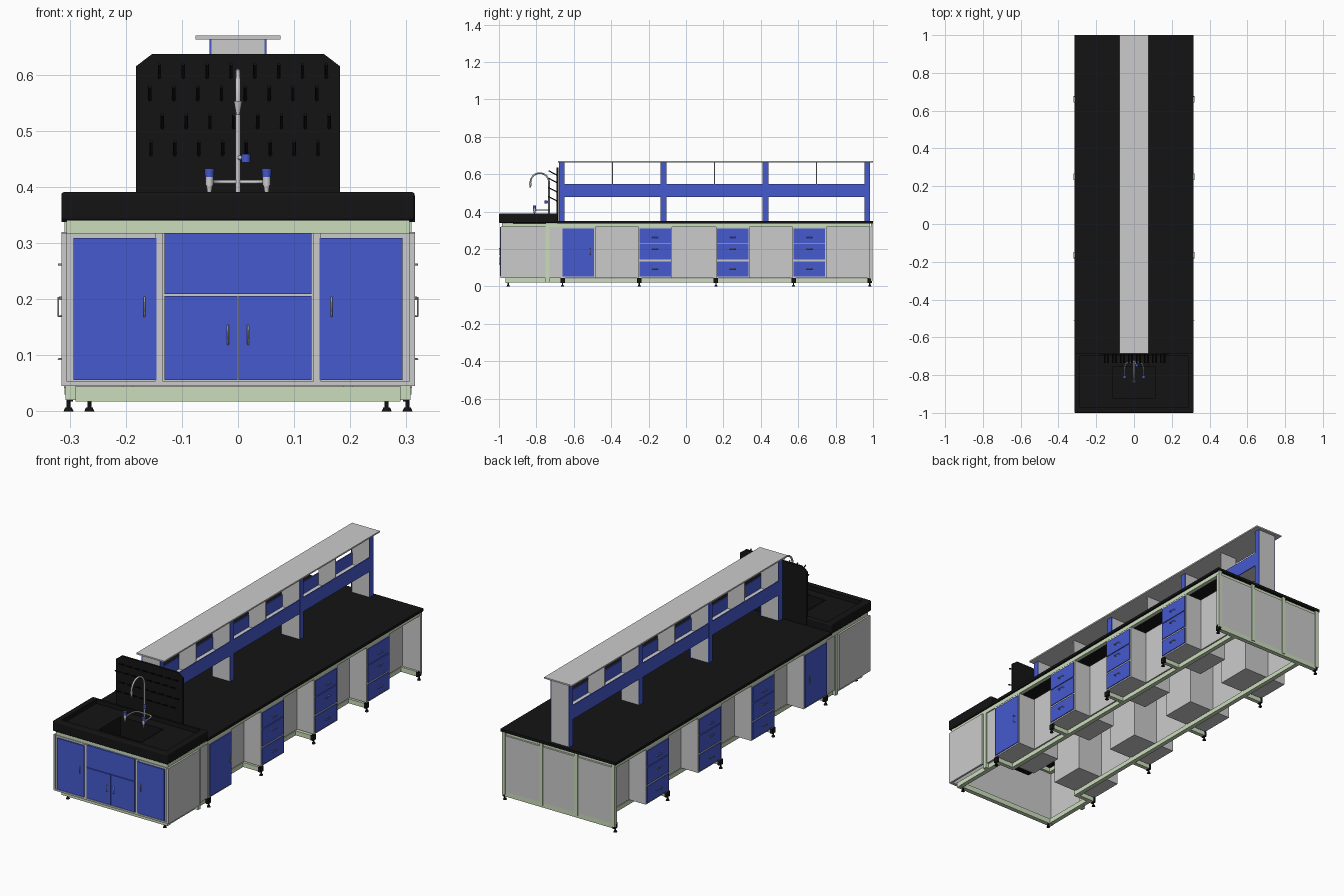
import bpy, bmesh, math
from mathutils import Vector

if "Cube" in bpy.data.objects:
    bpy.data.objects.remove(bpy.data.objects["Cube"])


def material(name, rgb):
    m = bpy.data.materials.new(name)
    m.diffuse_color = (*rgb, 1)
    m.use_nodes = True
    m.node_tree.nodes["Principled BSDF"].inputs["Base Color"].default_value = m.diffuse_color
    return m


BLUE = material("blue_panel", (0.06, 0.1, 0.62))
GREEN = material("pale_green_frame", (0.6, 0.72, 0.5))
BLACK = material("black_worktop", (0.007, 0.007, 0.007))


def add(name, bm, mat=None):
    bmesh.ops.recalc_face_normals(bm, faces=bm.faces)
    me = bpy.data.meshes.new(name)
    bm.to_mesh(me)
    bm.free()
    ob = bpy.data.objects.new(name, me)
    bpy.context.collection.objects.link(ob)
    if mat:
        me.materials.append(mat)
    return ob


def box(name, x, y, z, mat=None, bevel=0):
    bm = bmesh.new()
    bmesh.ops.create_cube(bm, size=1)
    for v in bm.verts:
        v.co = [a[0] + (c + 0.5) * (a[1] - a[0]) for c, a in zip(v.co, (x, y, z))]
    if bevel:
        bmesh.ops.bevel(bm, geom=bm.edges[:], offset=bevel, segments=3, profile=0.5, affect='EDGES')
    return add(name, bm, mat)


def sbox(name, s, x, y, z, mat=None):
    # box on the right (s=1) or mirrored to the left (s=-1)
    return box(name, sorted((s * x[0], s * x[1])), y, z, mat)


def smooth(ob):
    for p in ob.data.polygons:
        p.use_smooth = len(p.vertices) == 4


def cone(name, p, r1, r2, h, mat=None, n=16):
    bm = bmesh.new()
    bmesh.ops.create_cone(bm, cap_ends=True, segments=n, radius1=r1, radius2=r2, depth=h)
    bmesh.ops.translate(bm, verts=bm.verts, vec=Vector(p) + Vector((0, 0, h / 2)))
    ob = add(name, bm, mat)
    smooth(ob)
    return ob


def tube(name, pts, r, mat=None):
    cu = bpy.data.curves.new(name, 'CURVE')
    cu.dimensions = '3D'
    cu.bevel_depth, cu.bevel_resolution, cu.use_fill_caps = r, 2, True
    sp = cu.splines.new('POLY')
    sp.points.add(len(pts) - 1)
    for q, p in zip(sp.points, pts):
        q.co = (*p, 1)
    ob = bpy.data.objects.new(name, cu)
    bpy.context.collection.objects.link(ob)
    if mat:
        cu.materials.append(mat)
    return ob


def handle(name, a, b, out):
    # bar pull standing off a door or drawer
    a, b, out = Vector(a), Vector(b), Vector(out)
    tube(name, [a, a + out, b + out, b], 0.0018)


def foot(name, x, y):
    cone(name + "_pad", (x, y, 0), 0.009, 0.006, 0.007, BLACK)
    cone(name + "_stem", (x, y, 0.007), 0.0035, 0.0035, 0.02, BLACK)


# worktop and raised sink surround with a recess and basin opening
box("worktop", (-0.315, 0.315), (-0.69, 1), (0.338, 0.351), BLACK)
top = box("sink_surround", (-0.315, 0.315), (-1, -0.685), (0.34, 0.391), BLACK, 0.006)
cuts = [box("recess_cutter", (-0.285, 0.285), (-0.968, -0.70), (0.37, 0.45)),
        box("basin_cutter", (-0.115, 0.115), (-0.92, -0.755), (0.3, 0.45))]
for c in cuts:
    mod = top.modifiers.new("cut", 'BOOLEAN')
    mod.operation, mod.object, mod.solver = 'DIFFERENCE', c, 'EXACT'
    c.hide_render = True
bpy.context.view_layer.update()
cut_mesh = bpy.data.meshes.new_from_object(top.evaluated_get(bpy.context.evaluated_depsgraph_get()))
top.modifiers.clear()
top.data = cut_mesh
for c in cuts:
    bpy.data.objects.remove(c)

# sink basin: four walls and a floor, with drain
for s in (1, -1):
    sbox("basin_side", s, (0.115, 0.121), (-0.926, -0.749), (0.22, 0.371), BLACK)
for y in (-0.926, -0.755):
    box("basin_end", (-0.115, 0.115), (y, y + 0.006), (0.22, 0.371), BLACK)
box("basin_floor", (-0.115, 0.115), (-0.92, -0.755), (0.22, 0.227), BLACK)
cone("sink_drain", (0, -0.84, 0.17), 0.015, 0.02, 0.05, BLACK)

# drying board with clipped corners
bm = bmesh.new()
outline = [(-0.182, 0.345), (0.182, 0.345), (0.182, 0.615), (0.153, 0.637), (-0.153, 0.637), (-0.182, 0.615)]
f = bm.faces.new([bm.verts.new((x, -0.692, z)) for x, z in outline])
ext = bmesh.ops.extrude_face_region(bm, geom=[f])["geom"]
bmesh.ops.translate(bm, verts=[v for v in ext if isinstance(v, bmesh.types.BMVert)], vec=(0, 0.009, 0))
add("drying_board", bm, BLACK)

# drying pegs in four staggered rows, tilted up and forward
for row, (z, x0) in enumerate(((0.595, -0.14), (0.555, -0.157), (0.505, -0.135), (0.457, -0.155))):
    for i in range(8):
        x = x0 + i * 0.0425
        if abs(x) < 0.172:
            tube("drying_peg", [(x, -0.69, z), (x, -0.735, z + 0.024)], 0.003, BLACK)

# gooseneck faucet and side taps
arc = [(0, -0.782 + 0.05 * math.cos(math.radians(a)), 0.556 + 0.05 * math.sin(math.radians(a)))
       for a in range(0, 181, 15)]
tube("faucet_neck", [(0, -0.732, 0.37)] + arc + [(0, -0.832, 0.55)], 0.0045)
cone("faucet_nozzle", (0, -0.832, 0.528), 0.003, 0.0075, 0.025)
cone("faucet_base", (0, -0.732, 0.369), 0.011, 0.009, 0.012)
tube("faucet_cross_pipe", [(-0.05, -0.81, 0.409), (-0.05, -0.765, 0.409), (-0.045, -0.74, 0.409),
                           (-0.03, -0.732, 0.409), (0.03, -0.732, 0.409), (0.045, -0.74, 0.409),
                           (0.05, -0.765, 0.409), (0.05, -0.81, 0.409)], 0.0035)
for s in (1, -1):
    cone("tap_nozzle", (s * 0.051, -0.81, 0.38), 0.002, 0.006, 0.025)
    cone("tap_body", (s * 0.051, -0.81, 0.403), 0.007, 0.007, 0.015)
    cone("tap_knob", (s * 0.051, -0.81, 0.418), 0.008, 0.009, 0.015, BLUE, 8)
tube("faucet_valve", [(0, -0.732, 0.452), (0.012, -0.745, 0.452)], 0.004)
cone("faucet_knob", (0.014, -0.748, 0.444), 0.008, 0.008, 0.015, BLUE, 8)

# overhead shelf unit
box("shelf_top", (-0.076, 0.076), (-0.685, 1), (0.663, 0.67))
posts = (-0.665, -0.12, 0.425, 0.97)
for y in posts:
    box("shelf_post", (-0.048, 0.048), (y - 0.013, y + 0.013), (0.35, 0.664))
    for s in (1, -1):
        sbox("post_trim", s, (0.047, 0.051), (y - 0.015, y + 0.015), (0.35, 0.664), BLUE)
for a, b in zip(posts, posts[1:]):
    a, b = a + 0.013, b - 0.013
    box("lower_shelf", (-0.046, 0.046), (a, b), (0.48, 0.488))
    m = (a + b) / 2
    box("shelf_divider", (-0.046, 0.046), (m - 0.003, m + 0.003), (0.488, 0.664))
    for s in (1, -1):
        sbox("shelf_lip", s, (0.045, 0.05), (a, b), (0.478, 0.547), BLUE)

# sink cabinet: open-bottomed shell with doors on the front
box("sink_cabinet_front", (-0.313, 0.313), (-0.988, -0.978), (0.045, 0.318))
for x in (-0.31, -0.141, 0.141, 0.31):
    w = 0.005 if abs(x) > 0.2 else 0.007
    box("sink_front_stile", (x - w, x + w), (-0.993, -0.986), (0.045, 0.318))
box("sink_front_sill", (-0.315, 0.315), (-0.993, -0.986), (0.045, 0.053))
box("apron_panel", (-0.131, 0.131), (-0.995, -0.986), (0.209, 0.318), BLUE)
for s in (1, -1):
    sbox("sink_cabinet_side", s, (0.305, 0.315), (-0.99, -0.75), (0.045, 0.32))
    sbox("sink_outer_door", s, (0.145, 0.293), (-0.995, -0.986), (0.056, 0.309), BLUE)
    sbox("sink_centre_door", s, (0.001, 0.131), (-0.995, -0.986), (0.056, 0.206), BLUE)
    handle("outer_door_handle", (s * 0.167, -0.994, 0.17), (s * 0.167, -0.994, 0.203), (0, -0.005, 0))
    handle("centre_door_handle", (s * 0.018, -0.994, 0.12), (s * 0.018, -0.994, 0.153), (0, -0.005, 0))
    sbox("sink_corner_filler", s, (0.292, 0.3), (-0.75, -0.665), (0.045, 0.32))
    sbox("sink_corner_post", s, (0.29, 0.307), (-0.75, -0.73), (0.02, 0.32), GREEN)
    foot("sink_foot", s * 0.265, -0.95)

# steel frame rails
box("front_top_rail", (-0.306, 0.306), (-0.985, -0.965), (0.318, 0.34), GREEN)
box("front_base_rail", (-0.29, 0.29), (-0.965, -0.943), (0.018, 0.044), GREEN)
box("rear_top_rail", (-0.306, 0.306), (0.965, 0.985), (0.318, 0.338), GREEN)
box("rear_base_rail", (-0.3, 0.3), (0.972, 0.994), (0.02, 0.044), GREEN)
frames = (-0.66, -0.25, 0.16, 0.575, 0.983)
for s in (1, -1):
    sbox("side_top_rail", s, (0.286, 0.306), (-0.985, 0.985), (0.318, 0.338), GREEN)
    sbox("side_base_rail", s, (0.188, 0.21), (-0.66, 0.985), (0.02, 0.042), GREEN)
    sbox("sink_base_rail", s, (0.268, 0.29), (-0.96, -0.66), (0.02, 0.044), GREEN)
    for y in frames:
        sbox("frame_foot_bar", s, (0.19, 0.295), (y - 0.01, y + 0.01), (0.02, 0.042), GREEN)
        sbox("frame_upright", s, (0.188, 0.204), (y - 0.008, y + 0.008), (0.03, 0.32), GREEN)
        sbox("foot_cap", s, (0.294, 0.306), (y - 0.012, y + 0.012), (0.018, 0.044), BLACK)
        foot("frame_foot", s * 0.302, y)

# under-bench cabinets on both sides, with knee-space panels between
starts = (-0.665, -0.255, 0.16, 0.57)
for s in (1, -1):
    for i, y in enumerate(starts):
        e = y + 0.18
        sbox("cabinet_body", s, (0.065, 0.305), (y, e), (0.046, 0.318))
        gap_end = starts[i + 1] if i < 3 else 0.985
        sbox("knee_panel", s, (0.204, 0.212), (e, gap_end), (0.046, 0.32))
        if i == 0:
            sbox("cabinet_door", s, (0.3, 0.309), (y + 0.006, e - 0.006), (0.053, 0.309), BLUE)
            handle("cabinet_door_handle", (s * 0.308, e - 0.027, 0.17), (s * 0.308, e - 0.027, 0.203),
                   (s * 0.012, 0, 0))
        else:
            for z0, z1, h in ((0.053, 0.134, 0.093), (0.143, 0.227, 0.2), (0.231, 0.309, 0.262)):
                sbox("drawer_front", s, (0.3, 0.309), (y + 0.006, e - 0.006), (z0, z1), BLUE)
                handle("drawer_handle", (s * 0.308, y + 0.075, h), (s * 0.308, y + 0.105, h), (s * 0.012, 0, 0))

# rear end panel with green battens
box("rear_end_panel", (-0.31, 0.31), (0.982, 0.994), (0.042, 0.32))
for x in (-0.3, -0.095, 0.095, 0.3):
    box("rear_batten", (x - 0.009, x + 0.009), (0.99, 0.998), (0.03, 0.338), GREEN)
